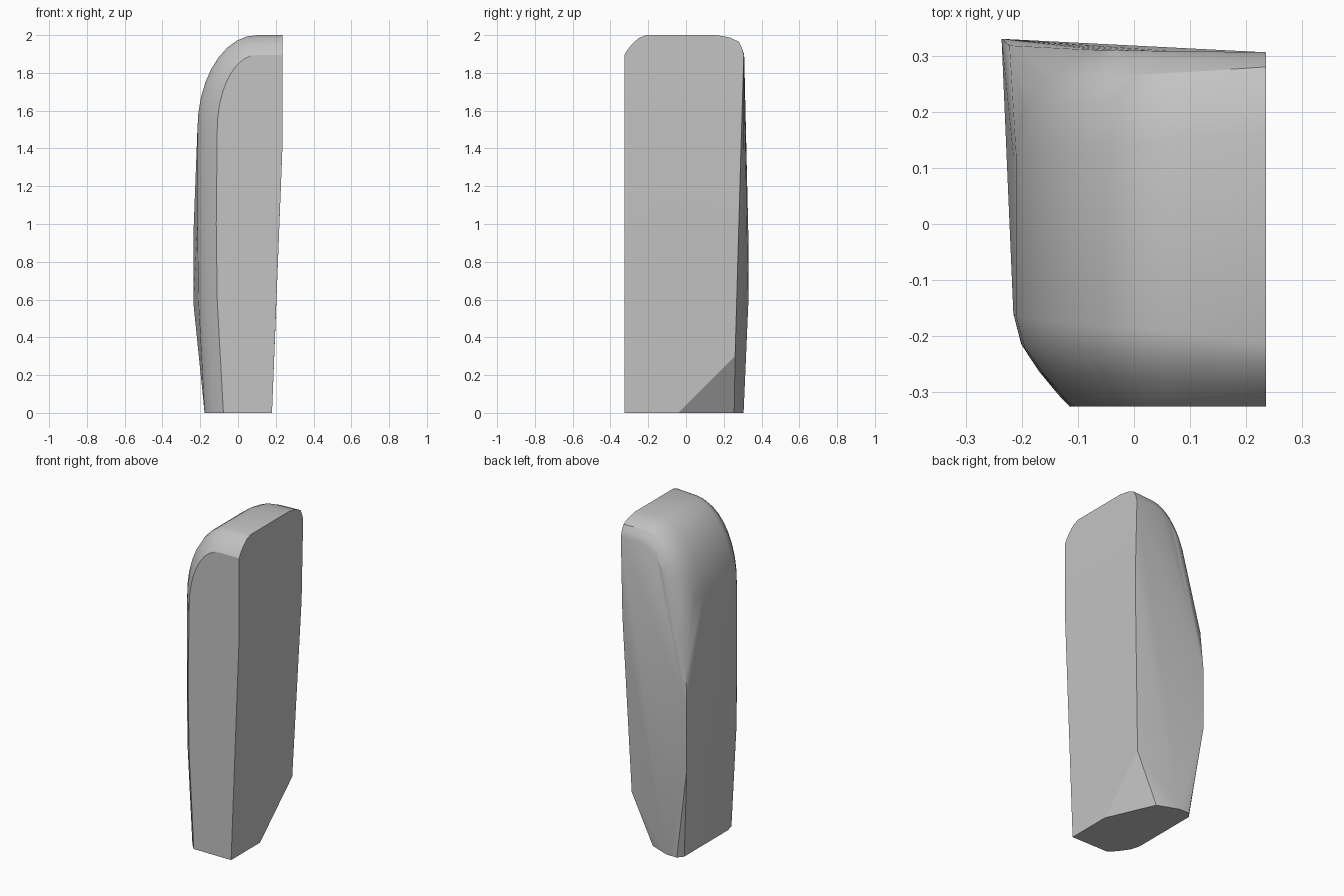
import bpy, bmesh, math

if "Cube" in bpy.data.objects:
    bpy.data.objects.remove(bpy.data.objects["Cube"])

pts = []

# Rounded shoulder: one elliptical arc, inset step by step toward front and back
# (inset, y at the left end, y at the right end)
steps = [(0.105, -0.325, -0.325), (0.085, -0.305, -0.315), (0.05, -0.265, -0.288),
         (0.015, -0.215, -0.25), (0.0, -0.16, -0.21),
         (0.0, 0.12, 0.16), (0.012, 0.2, 0.23), (0.035, 0.25, 0.28),
         (0.07, 0.288, 0.297), (0.105, 0.312, 0.306)]
for d, y_left, y_right in steps:
    for i in range(10):
        t = i / 9
        a = t * math.pi / 2
        x = 0.1 - (0.315 - d) * math.cos(a)
        z = 1.5 + (0.5 - d) * math.sin(a)
        pts.append((x, y_left + (y_right - y_left) * t * 0.7, z))
    pts.append((0.235, y_right, 2.0 - d))

# Rounded front-left edge of the lower body, tapering to the base
for z, x0 in ((0.0, -0.177), (0.6, -0.21), (1.0, -0.215)):
    for d, y, _ in steps[:5]:
        pts.append((x0 + d * 0.95, y, z))

# Sharp back-left edge
pts += [(-0.236, 0.33, 0.58), (-0.236, 0.33, 0.95), (-0.222, 0.318, 1.2)]

# Flat right side with its slanted lower back corner
pts += [(0.235, -0.325, 1.4), (0.235, 0.291, 1.4), (0.192, 0.26, 0.3),
        (0.18, -0.325, 0.0), (0.18, -0.04, 0.0)]

# Back edge of the base
pts += [(0.05, 0.255, 0.0), (-0.08, 0.305, 0.0), (-0.15, 0.305, 0.0), (-0.177, 0.27, 0.0)]

# Wrap everything into one solid block
bm = bmesh.new()
for p in pts:
    bm.verts.new(p)
bmesh.ops.remove_doubles(bm, verts=bm.verts[:], dist=0.002)
bmesh.ops.convex_hull(bm, input=bm.verts[:])
loose = [v for v in bm.verts if not v.link_faces]
bmesh.ops.delete(bm, geom=loose, context='VERTS')
bmesh.ops.dissolve_limit(bm, angle_limit=math.radians(0.5),
                         verts=bm.verts[:], edges=bm.edges[:])
bmesh.ops.recalc_face_normals(bm, faces=bm.faces[:])

mesh = bpy.data.meshes.new("stone_block")
bm.to_mesh(mesh)
bm.free()
block = bpy.data.objects.new("stone_block", mesh)
bpy.context.collection.objects.link(block)

# Plain grey stone
grey = bpy.data.materials.new("stone_grey")
grey.diffuse_color = (0.55, 0.55, 0.55, 1.0)
grey.use_nodes = True
grey.node_tree.nodes["Principled BSDF"].inputs["Base Color"].default_value = grey.diffuse_color
mesh.materials.append(grey)

bpy.context.view_layer.objects.active = block
block.select_set(True)
bpy.ops.object.shade_smooth_by_angle(angle=math.radians(25))
